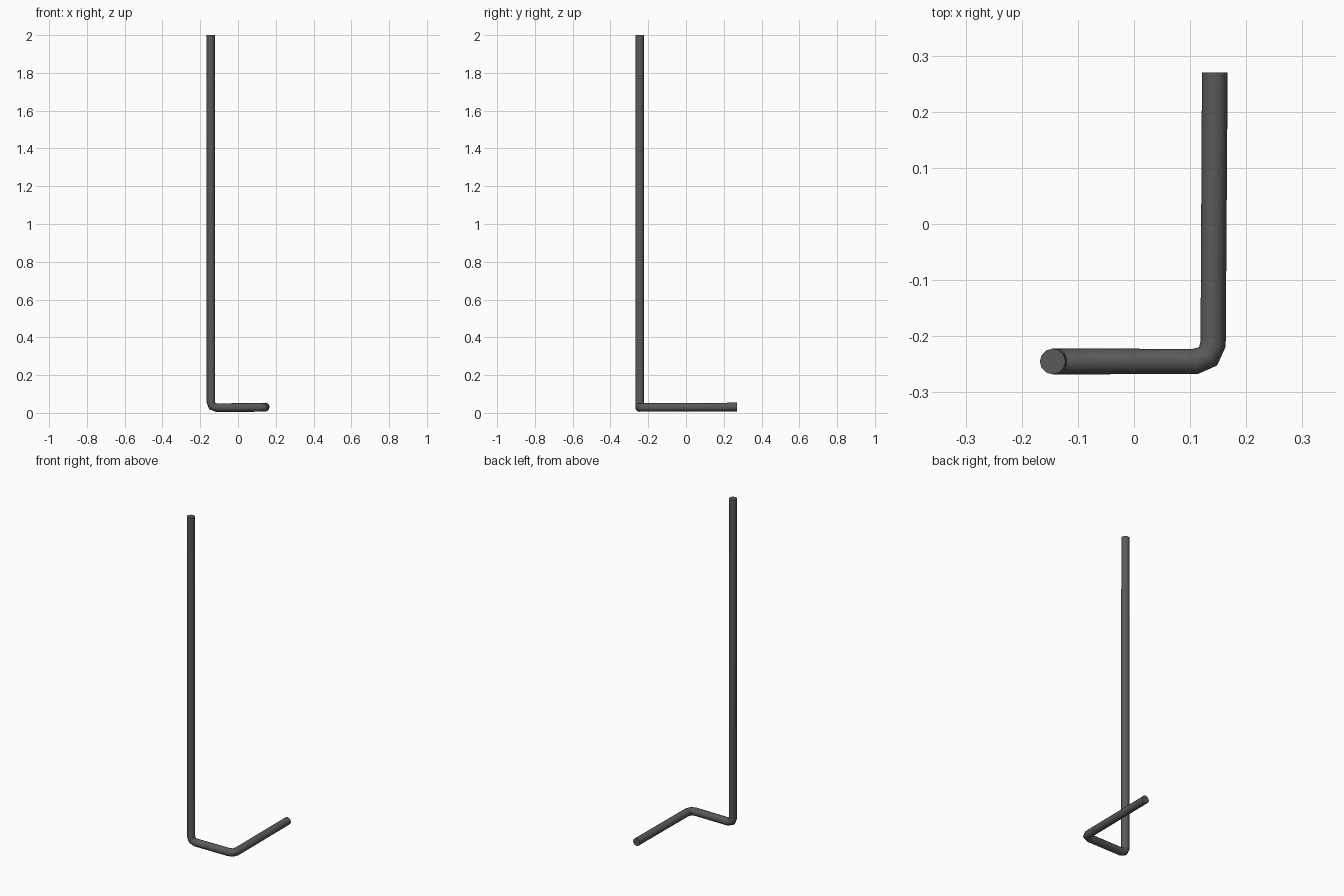
import bpy, bmesh, math
from mathutils import Vector

if "Cube" in bpy.data.objects:
    bpy.data.objects.remove(bpy.data.objects["Cube"])

SIDES, RADIUS = 12, 0.0229


def tube(name, path, radius, sides):
    """Sweep a round section along a path, mitring each joint."""
    pts = [Vector(p) for p in path]
    segs = [(b - a).normalized() for a, b in zip(pts, pts[1:])]
    tans = [segs[0]] + [(a + b).normalized() for a, b in zip(segs, segs[1:])] + [segs[-1]]
    bm = bmesh.new()
    u = Vector((1, 0, 0))
    rings = []
    for i, (p, t) in enumerate(zip(pts, tans)):
        if i:
            u = tans[i - 1].rotation_difference(t) @ u
        u = (u - t * u.dot(t)).normalized()
        v = t.cross(u)
        angles = [2 * math.pi * k / sides for k in range(sides)]
        rings.append([bm.verts.new(p + radius * (u * math.cos(a) + v * math.sin(a))) for a in angles])
    for a, b in zip(rings, rings[1:]):
        for k in range(sides):
            n = (k + 1) % sides
            bm.faces.new((a[k], a[n], b[n], b[k]))
    # end caps
    bm.faces.new(rings[0])
    bm.faces.new(rings[-1])
    bmesh.ops.recalc_face_normals(bm, faces=bm.faces)
    me = bpy.data.meshes.new(name)
    bm.to_mesh(me)
    bm.free()
    ob = bpy.data.objects.new(name, me)
    bpy.context.collection.objects.link(ob)
    bpy.context.view_layer.objects.active = ob
    ob.select_set(True)
    bpy.ops.object.shade_smooth_by_angle(angle=math.radians(40))
    return ob


# tall post, short cross leg and long back leg, with a rounded bend between them
tube("bent_rod", [
    (-0.145, -0.245, 2.0),
    (-0.144, -0.245, 0.058), (-0.136, -0.245, 0.036), (-0.114, -0.245, 0.028),
    (0.109, -0.245, 0.029), (0.132, -0.236, 0.029), (0.141, -0.214, 0.029),
    (0.144, 0.27, 0.031),
], RADIUS, SIDES)

# dark grey finish
mat = bpy.data.materials.new("dark_grey")
mat.diffuse_color = (0.1, 0.1, 0.1, 1)
mat.use_nodes = True
mat.node_tree.nodes["Principled BSDF"].inputs["Base Color"].default_value = mat.diffuse_color
bpy.data.objects["bent_rod"].data.materials.append(mat)
